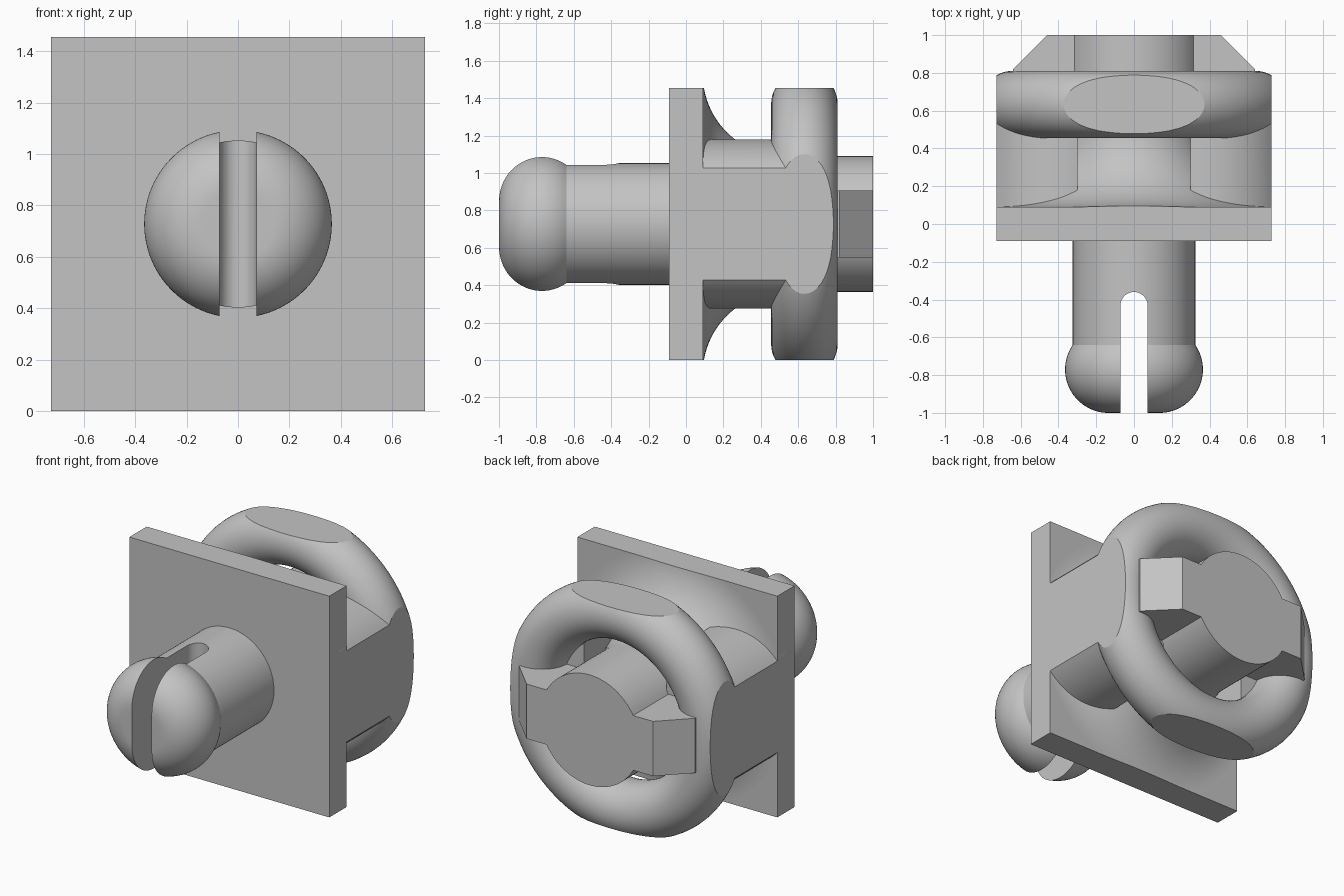
import bpy, bmesh, math
from mathutils import Matrix, Vector

cube = bpy.data.objects.get("Cube")
if cube:
    bpy.data.objects.remove(cube, do_unlink=True)

H = 0.7275            # half width of the square plate, also its centre height
RING_Y = 0.633        # ring plane
PIN_R = 0.363         # rear pin radius

grey = bpy.data.materials.new("plain grey")
grey.use_nodes = True
colour = (0.55, 0.55, 0.55, 1)
grey.diffuse_color = colour
grey.node_tree.nodes["Principled BSDF"].inputs["Base Color"].default_value = colour


def finish(bm, name):
    bmesh.ops.remove_doubles(bm, verts=bm.verts, dist=1e-5)
    bmesh.ops.recalc_face_normals(bm, faces=bm.faces)
    mesh = bpy.data.meshes.new(name)
    bm.to_mesh(mesh)
    bm.free()
    mesh.materials.append(grey)
    ob = bpy.data.objects.new(name, mesh)
    bpy.context.collection.objects.link(ob)
    return ob


def lathe(name, profile, closed=False, steps=96):
    """Revolve (radius, y) points about the long axis."""
    bm = bmesh.new()
    vs = [bm.verts.new((r, y, H)) for r, y in profile]
    pairs = list(zip(vs, vs[1:])) + ([(vs[-1], vs[0])] if closed else [])
    edges = [bm.edges.new(p) for p in pairs]
    bmesh.ops.spin(bm, geom=vs + edges, cent=(0, 0, H), axis=(0, 1, 0),
                   angle=math.tau, steps=steps, use_merge=True)
    return finish(bm, name)


def prism(name, points, depth):
    """Extrude a closed outline of 3D points along a vector."""
    bm = bmesh.new()
    face = bm.faces.new([bm.verts.new(p) for p in points])
    new = bmesh.ops.extrude_face_region(bm, geom=[face], use_keep_orig=True)["geom"]
    moved = [g for g in new if isinstance(g, bmesh.types.BMVert)]
    bmesh.ops.translate(bm, verts=moved, vec=Vector(depth))
    return finish(bm, name)


def block(name, x, y, z):
    return prism(name, [(x[0], y[0], z[0]), (x[1], y[0], z[0]),
                        (x[1], y[0], z[1]), (x[0], y[0], z[1])], (0, y[1] - y[0], 0))


def arc(cx, cy, r, a0, a1, n):
    angles = [math.radians(a0 + (a1 - a0) * i / n) for i in range(n + 1)]
    return [(cx + r * math.cos(a), cy + r * math.sin(a)) for a in angles]


def boolean(ob, other, operation):
    mod = ob.modifiers.new(operation.lower(), "BOOLEAN")
    mod.operation, mod.solver, mod.object = operation, "EXACT", other
    bpy.context.view_layer.objects.active = ob
    bpy.ops.object.modifier_apply(modifier=mod.name)
    bpy.data.objects.remove(other, do_unlink=True)


def clip(ob):
    boolean(ob, block("clip_box", (-H, H), (-2, 2), (0, 2 * H)), "INTERSECT")


# Square plate
plate = block("square_plate", (-H, H), (-0.09, 0.09), (0, 2 * H))

# Split front pin with a rounded head
head = arc(0.135, -0.77, 0.23, -90, 34.4, 28)
front_pin = lathe("split_front_pin", [(0, -1)] + head + [(0.325, 0), (0, 0)])
slot_outline = [(x, y, 0) for x, y in
                [(-0.072, -1.2), (0.072, -1.2)] + arc(0, -0.432, 0.072, 0, 180, 20)]
boolean(front_pin, prism("slot_cutter", slot_outline, (0, 0, 2)), "DIFFERENCE")

# Rear pin flaring into the plate
fillet = 0.8 - PIN_R
flare = arc(0.8, 0.09 + fillet, fillet, 270, 180, 28)
rear_pin = lathe("flared_rear_pin", [(0, 0), (0.8, 0)] + flare + [(PIN_R, 1), (0, 1)])
clip(rear_pin)

# Round ring flattened on four sides
ring = lathe("flattened_ring", arc(0.64, RING_Y, 0.178, 0, 352.5, 47), True, 128)
clip(ring)

# Side arms joining plate and ring, mirrored left and right
for side, label in ((1, "left"), (-1, "right")):
    top = [p for p in arc(0.389, 0, 0.4525, 41.5, 101.3, 20)]
    outline = [(H, 0.3)] + top[1:]
    outline += [(x, -z) for x, z in reversed(outline)]
    arm = prism(label + "_side_arm", [(side * x, 0.05, H + z) for x, z in outline],
                (0, RING_Y - 0.05, 0))
    boolean(ring, arm, "UNION")

# Cross bar with chamfered ends behind the ring
bar_half = [(0.64, RING_Y), (0.64, 0.82), (0.46, 1.0)]
bar_outline = bar_half + [(-x, y) for x, y in reversed(bar_half)]
bar = prism("chamfered_cross_bar", [(x, y, H - 0.18) for x, y in bar_outline],
            (0, 0, 0.36))
boolean(rear_pin, bar, "UNION")

# Smooth round surfaces, keep hard edges
for ob in (plate, front_pin, rear_pin, ring):
    bpy.ops.object.select_all(action="DESELECT")
    ob.select_set(True)
    bpy.context.view_layer.objects.active = ob
    bpy.ops.object.shade_smooth_by_angle(angle=math.radians(25))
